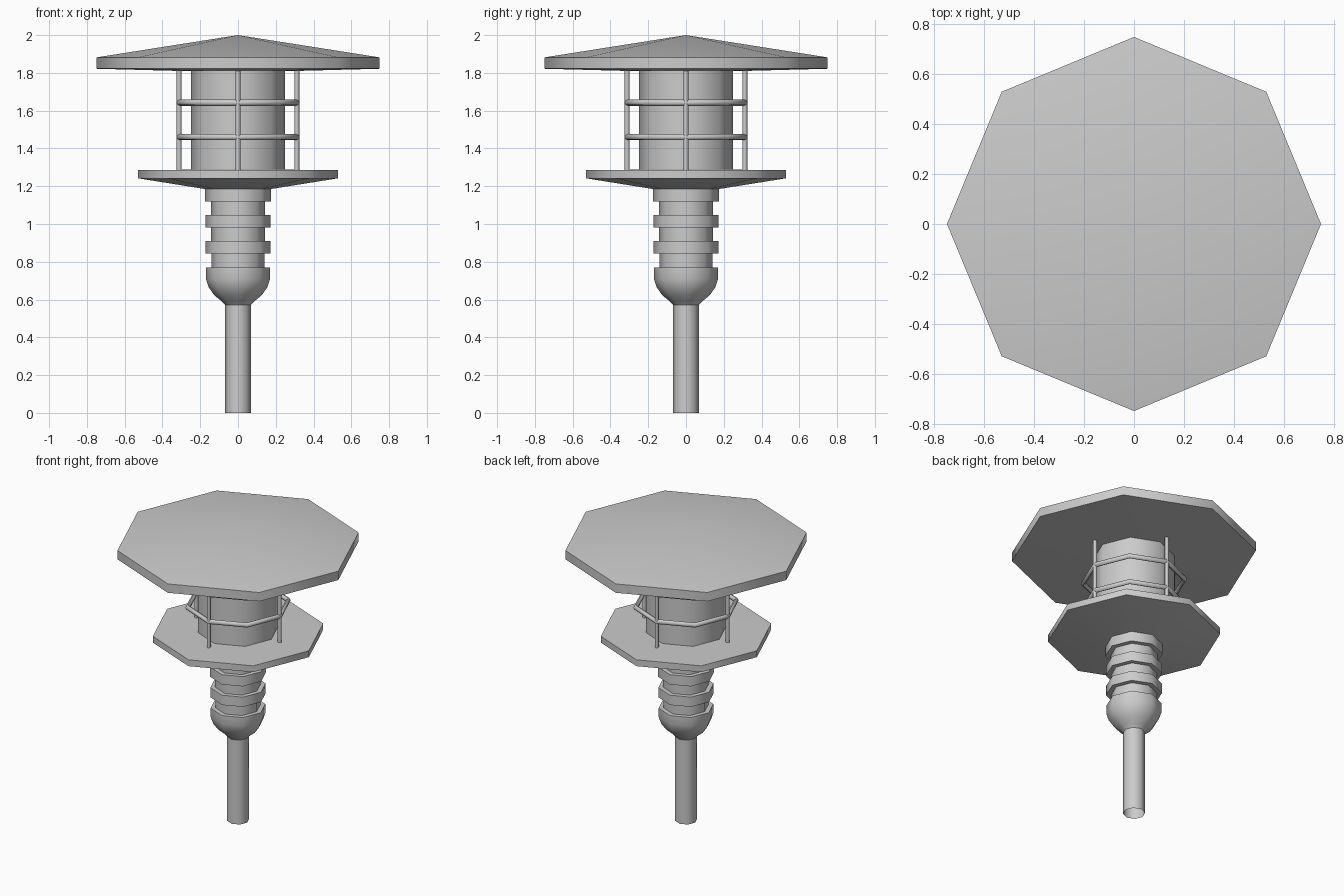
import bpy, bmesh
from math import pi, cos, sin, radians

if "Cube" in bpy.data.objects:
    bpy.data.objects.remove(bpy.data.objects["Cube"])

grey = bpy.data.materials.new("light grey metal")
grey.use_nodes = True
colour = (0.6, 0.6, 0.6, 1)
grey.diffuse_color = colour
grey.node_tree.nodes["Principled BSDF"].inputs["Base Color"].default_value = colour

SIDES = 8


def finish(name, bm, angle=50):
    bmesh.ops.remove_doubles(bm, verts=bm.verts, dist=0.0005)
    bmesh.ops.recalc_face_normals(bm, faces=bm.faces)
    mesh = bpy.data.meshes.new(name)
    bm.to_mesh(mesh)
    bm.free()
    mesh.materials.append(grey)
    obj = bpy.data.objects.new(name, mesh)
    bpy.context.collection.objects.link(obj)
    bpy.ops.object.select_all(action='DESELECT')
    obj.select_set(True)
    bpy.context.view_layer.objects.active = obj
    bpy.ops.object.shade_smooth_by_angle(angle=radians(angle))
    return obj


def lathe(name, profile, closed=False):
    """Turn (radius, height) points about z into an eight-sided part."""
    bm = bmesh.new()
    verts = [bm.verts.new((r, 0, z)) for r, z in profile]
    pairs = list(zip(verts, verts[1:]))
    if closed:
        pairs.append((verts[-1], verts[0]))
    edges = [bm.edges.new(p) for p in pairs]
    bmesh.ops.spin(bm, geom=verts + edges, cent=(0, 0, 0), axis=(0, 0, 1),
                   angle=2 * pi, steps=SIDES, use_merge=True)
    return finish(name, bm)


# Pole and rounded cup that holds the neck
lathe("pole", [(0.068, 0), (0.068, 0.57)])
lathe("cup", [(0.068, 0.57), (0.085, 0.59), (0.125, 0.622), (0.155, 0.665),
              (0.17, 0.71), (0.17, 0.77), (0, 0.77)])

# Neck with raised collars
lathe("neck", [(0.14, 0.76), (0.145, 1.2)])
for i, (r, z) in enumerate([(0.172, 0.843), (0.173, 0.982), (0.176, 1.12)]):
    lathe(f"collar_{i + 1}", [(0.14, z), (r, z), (r, z + 0.066), (0.14, z + 0.066)])

# Lower dish, lamp body and roof
lathe("lower_dish", [(0, 1.186), (0.18, 1.186), (0.53, 1.242), (0.53, 1.285), (0, 1.29)])
lathe("lamp_body", [(0.25, 1.285), (0.25, 1.82)])
lathe("roof", [(0, 1.808), (0.3, 1.81), (0.75, 1.822), (0.75, 1.882), (0, 2.0)])

# Guard cage: two octagonal rings and four posts
CAGE, BAR = 0.312, 0.0125
for name, z in (("lower_guard_ring", 1.46), ("upper_guard_ring", 1.642)):
    section = [(CAGE + 1.2 * BAR * cos(a * pi / 4), z + 1.3 * BAR * sin(a * pi / 4))
               for a in range(8)]
    lathe(name, section, closed=True)

for i, side in enumerate(("left", "back", "right", "front")):
    bm = bmesh.new()
    bmesh.ops.create_cone(bm, cap_ends=False, segments=8, radius1=BAR,
                          radius2=BAR, depth=0.535)
    a = i * pi / 2
    bmesh.ops.translate(bm, verts=bm.verts,
                        vec=(CAGE * cos(a), CAGE * sin(a), 1.553))
    finish(side + "_guard_post", bm)
